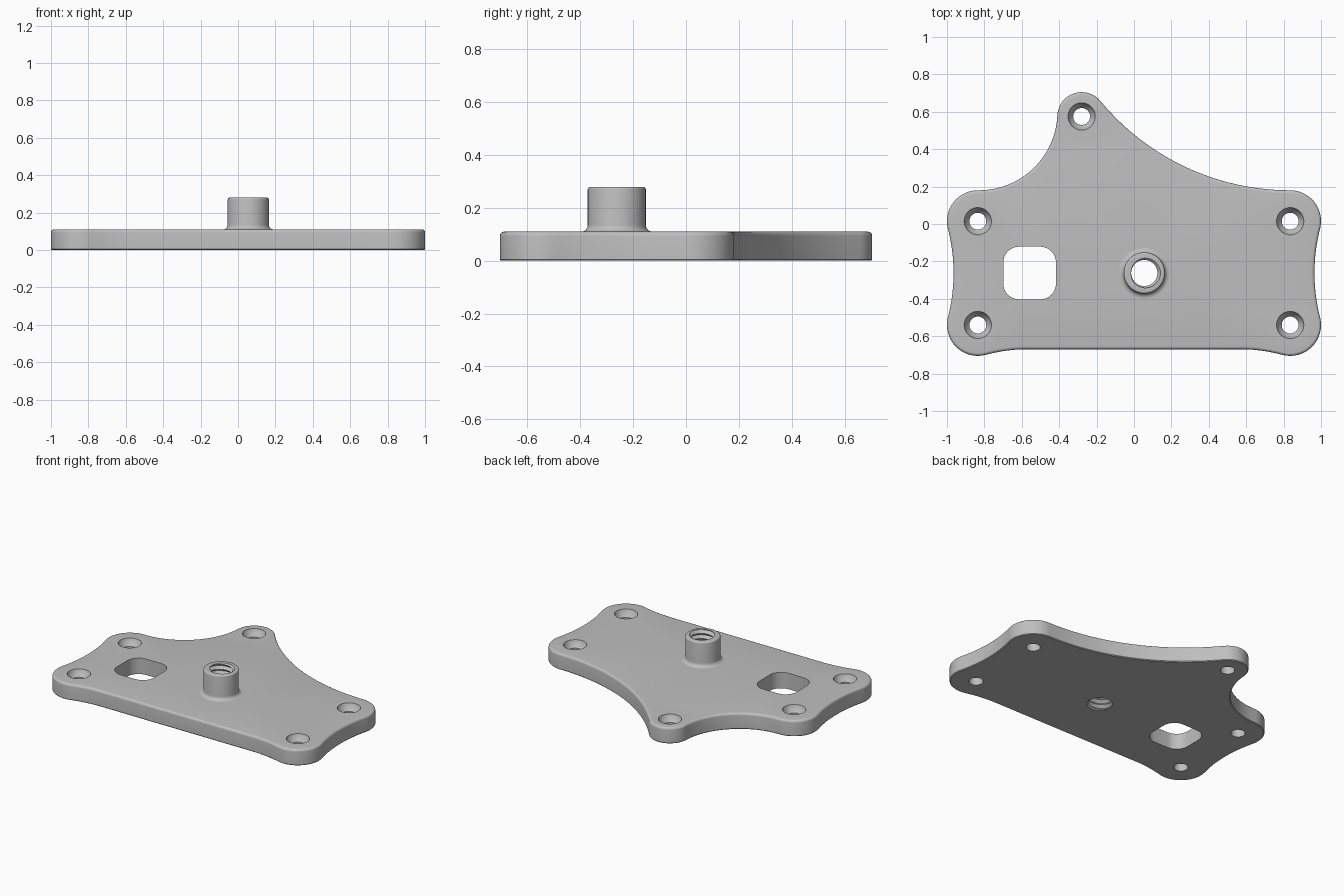
import bpy, bmesh, math
from mathutils import Vector

if "Cube" in bpy.data.objects:
    bpy.data.objects.remove(bpy.data.objects["Cube"], do_unlink=True)

THICK = 0.11
BOSS = Vector((0.055, -0.262))
BOSS_TOP = 0.28
BOSS_FOOT = 0.135
MINOR, MAJOR, PITCH = 0.07, 0.088, 0.035
SEG = 48

grey = bpy.data.materials.new("plain grey")
grey.use_nodes = True
grey.diffuse_color = (0.52, 0.52, 0.52, 1)
grey.node_tree.nodes["Principled BSDF"].inputs["Base Color"].default_value = grey.diffuse_color


def finish(bm, name):
    bmesh.ops.remove_doubles(bm, verts=bm.verts, dist=1e-5)
    bmesh.ops.recalc_face_normals(bm, faces=bm.faces)
    mesh = bpy.data.meshes.new(name)
    bm.to_mesh(mesh)
    bm.free()
    mesh.materials.append(grey)
    obj = bpy.data.objects.new(name, mesh)
    bpy.context.collection.objects.link(obj)
    bpy.ops.object.select_all(action='DESELECT')
    obj.select_set(True)
    bpy.context.view_layer.objects.active = obj
    bpy.ops.object.shade_smooth_by_angle(angle=math.radians(30))
    return obj


def loft(bm, rings, closed=True):
    """Skin a list of (points, z) loops, or open columns of 3D points."""
    rows = [[bm.verts.new(p) for p in ring] for ring in rings]
    for a, b in zip(rows, rows[1:]):
        n = len(a)
        for i in range(n if closed else n - 1):
            j = (i + 1) % n
            bm.faces.new((a[i], a[j], b[j], b[i]))


def circle(centre, radius, z):
    return [(centre[0] + radius * math.cos(math.tau * i / SEG),
             centre[1] + radius * math.sin(math.tau * i / SEG), z) for i in range(SEG)]


def fillet_centre(a, ra, b, rb, r):
    """Centre of the concave arc touching two round corners from outside."""
    d = b - a
    p, q = ra + r, rb + r
    along = (d.length_squared + p * p - q * q) / (2 * d.length)
    u = d.normalized()
    return a + u * along + Vector((u.y, -u.x)) * math.sqrt(p * p - along * along)


# Round corners, counter-clockwise: x, y, radius, radius of concave edge to the next.
# The last one is a huge circle that serves as the straight front edge.
CORNERS = [(0.835, -0.54, 0.165, 0.95), (0.835, 0.015, 0.165, 1.316),
           (-0.28, 0.575, 0.13, 0.42), (-0.835, 0.015, 0.165, 0.95),
           (-0.835, -0.54, 0.165, 0.856), (0, 499.33, 500, 0.856)]

arcs = []
for i, (x, y, r, f) in enumerate(CORNERS):
    nx, ny, nr, _ = CORNERS[(i + 1) % len(CORNERS)]
    a, b = Vector((x, y)), Vector((nx, ny))
    arcs.append((a, r, 1))
    arcs.append((fillet_centre(a, r, b, nr, f), f, -1))


def outline(inset, z, steps=20):
    pts = []
    for i, (c, r, sign) in enumerate(arcs):
        d0 = arcs[i - 1][0] - c
        d1 = arcs[(i + 1) % len(arcs)][0] - c
        a0, a1 = math.atan2(d0.y, d0.x), math.atan2(d1.y, d1.x)
        span = sign * ((sign * (a1 - a0)) % math.tau)
        for k in range(steps):
            t = a0 + span * k / steps
            rad = r - sign * inset
            pts.append((c.x + rad * math.cos(t), c.y + rad * math.sin(t), z))
    return pts


def rounded_window(z, cx=-0.558, cy=-0.262, half=0.141, r=0.085):
    pts = []
    for q, (sx, sy) in enumerate(((1, 1), (-1, 1), (-1, -1), (1, -1))):
        for k in range(9):
            t = math.pi / 2 * (q + k / 8)
            pts.append((cx + sx * (half - r) + r * math.cos(t),
                        cy + sy * (half - r) + r * math.sin(t), z))
    return pts


# Plate: outer wall with rounded top edge and slight lower chamfer
bm = bmesh.new()
EDGE = 0.016
wall = [outline(0.005, 0), outline(0, 0.005)]
for k in range(6):
    t = math.pi / 2 * k / 5
    wall.append(outline(EDGE * (1 - math.cos(t)), THICK - EDGE * (1 - math.sin(t))))
loft(bm, wall)

# Countersunk screw holes, one in each rounded corner
for x, y, *_ in CORNERS[:-1]:
    loft(bm, [circle((x, y), r, z) for r, z in
              ((0.045, 0), (0.045, 0.065), (0.066, 0.088), (0.073, THICK))])

# Rounded window
loft(bm, [rounded_window(0), rounded_window(THICK)])

# Openings where the boss joins, then flat top and bottom with holes left open
for r, z in ((MAJOR, 0), (BOSS_FOOT, THICK)):
    ring = [bm.verts.new(p) for p in circle(BOSS, r, z)]
    for i in range(SEG):
        bm.edges.new((ring[i - 1], ring[i]))
for z, up in ((0, -1), (THICK, 1)):
    rim = [e for e in bm.edges if len(e.link_faces) < 2
           and all(abs(v.co.z - z) < 1e-5 for v in e.verts)]
    bmesh.ops.triangle_fill(bm, edges=rim, use_beauty=True, normal=(0, 0, up))
finish(bm, "mounting_plate")

# Boss: flared foot, straight side and softened rim
bm = bmesh.new()
FLARE = 0.025
SOFT = 0.01
R = BOSS_FOOT - FLARE
profile = []
for k in range(7):
    t = math.pi / 2 * k / 6
    profile.append((BOSS_FOOT - FLARE * math.sin(t), THICK + FLARE * (1 - math.cos(t))))
for k in range(5):
    t = math.pi / 2 * k / 4
    profile.append((R - SOFT * (1 - math.cos(t)), BOSS_TOP - SOFT * (1 - math.sin(t))))
profile.append((MAJOR, BOSS_TOP))
loft(bm, [circle(BOSS, r, z) for r, z in profile])

# Helical thread running through boss and plate, trimmed at both ends
columns = []
for i in range(SEG + 1):
    turn = i / SEG
    ang = math.tau * turn
    spots = [(MAJOR, 0)]
    for k in range(-3, 2 * math.ceil(BOSS_TOP / PITCH) + 2):
        z = min(max(PITCH * (k / 2 + turn), 0), BOSS_TOP)
        phase = (z / PITCH - turn) % 1
        spots.append((MINOR + (MAJOR - MINOR) * abs(2 * phase - 1), z))
    spots.append((MAJOR, BOSS_TOP))
    columns.append([(BOSS.x + r * math.cos(ang), BOSS.y + r * math.sin(ang), z)
                    for r, z in spots])
loft(bm, columns, closed=False)
finish(bm, "threaded_boss")
